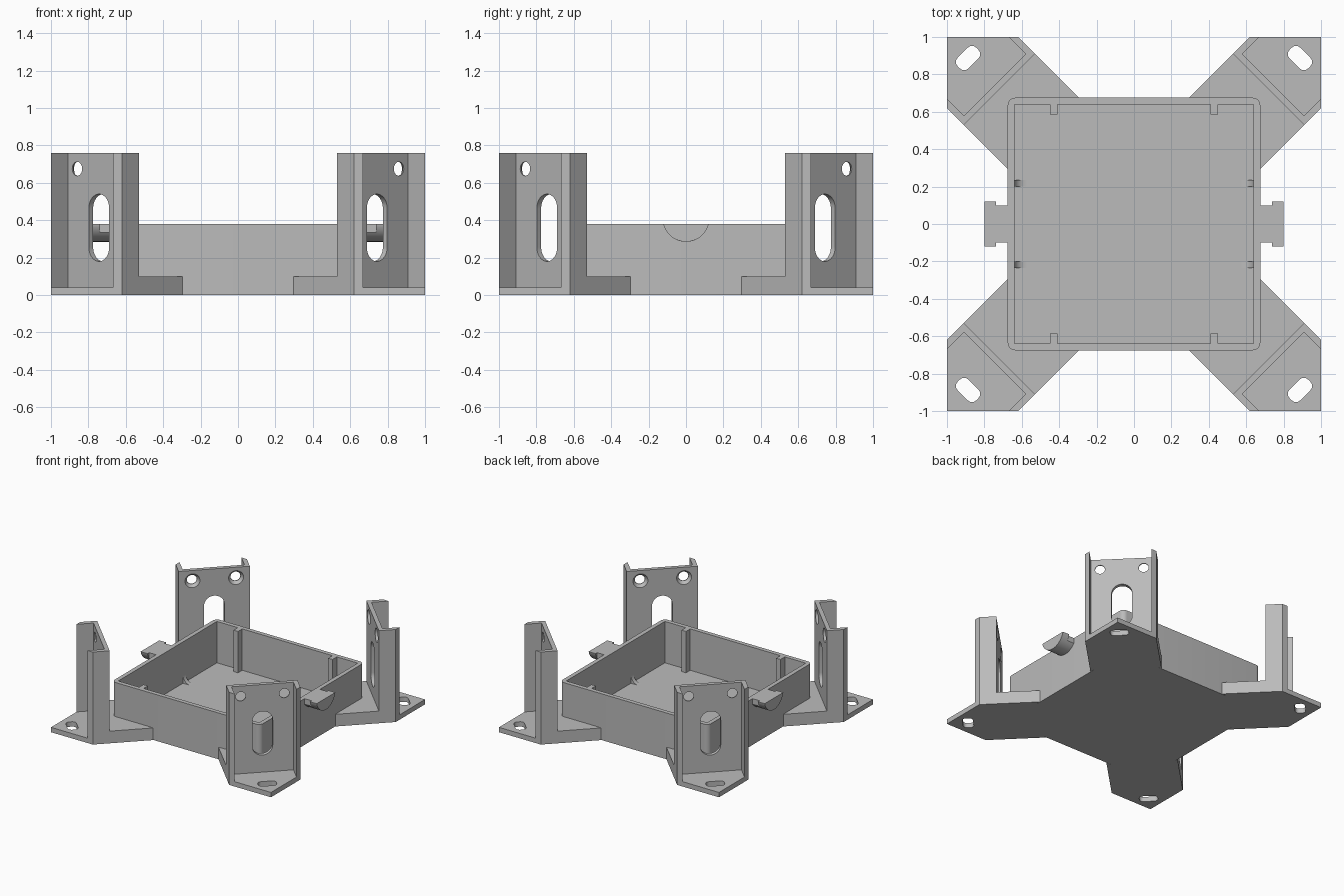
import bpy, bmesh
from math import pi, sin, cos, asin, sqrt, radians
from mathutils import Matrix

cube = bpy.data.objects.get("Cube")
if cube:
    bpy.data.objects.remove(cube, do_unlink=True)

grey = bpy.data.materials.new("plain grey")
grey.use_nodes = True
grey.diffuse_color = (0.5, 0.5, 0.5, 1)
grey.node_tree.nodes["Principled BSDF"].inputs["Base Color"].default_value = (0.5, 0.5, 0.5, 1)

# Turns a prism so its profile lies in (y, z) and it extends along x
ALONG_X = Matrix(((0, 0, 1, 0), (1, 0, 0, 0), (0, 1, 0, 0), (0, 0, 0, 1)))
# Turns a prism so its profile lies in (x, z) and it extends along -y
ALONG_Y = Matrix.Rotation(pi / 2, 4, 'X')


def prism(name, points, low, high, turn=Matrix()):
    bm = bmesh.new()
    face = bm.faces.new([bm.verts.new((x, y, low)) for x, y in points])
    lifted = bmesh.ops.extrude_face_region(bm, geom=[face])["geom"]
    verts = [v for v in lifted if isinstance(v, bmesh.types.BMVert)]
    bmesh.ops.translate(bm, verts=verts, vec=(0, 0, high - low))
    bmesh.ops.recalc_face_normals(bm, faces=bm.faces)
    bm.transform(turn)
    mesh = bpy.data.meshes.new(name)
    bm.to_mesh(mesh)
    bm.free()
    mesh.materials.append(grey)
    obj = bpy.data.objects.new(name, mesh)
    bpy.context.collection.objects.link(obj)
    return obj


def rect(x0, x1, y0, y1):
    return [(x0, y0), (x1, y0), (x1, y1), (x0, y1)]


def rounded(cx, cy, w, h, r, n=8):
    """Rounded rectangle; becomes a slot when r is half the width."""
    pts = []
    for q, (sx, sy) in enumerate([(1, 1), (-1, 1), (-1, -1), (1, -1)]):
        for i in range(n + 1):
            a = pi / 2 * (q + i / n)
            pts.append((cx + sx * (w / 2 - r) + r * cos(a), cy + sy * (h / 2 - r) + r * sin(a)))
    return pts


def cut(obj, cutter):
    cutter.hide_render = True
    mod = obj.modifiers.new("cut", 'BOOLEAN')
    mod.operation = 'DIFFERENCE'
    mod.solver = 'EXACT'
    mod.object = cutter
    with bpy.context.temp_override(object=obj, active_object=obj, selected_objects=[obj]):
        bpy.ops.object.modifier_apply(modifier=mod.name)
    bpy.data.objects.remove(cutter, do_unlink=True)


parts = []

# Open tray
FLOOR, RIM, OUT, IN = 0.04, 0.38, 0.675, 0.64
tray = prism("tray", rounded(0, 0, 2 * OUT, 2 * OUT, 0.04), 0, RIM)
cut(tray, prism("cavity", rect(-IN, IN, -IN, IN), FLOOR, 0.6))
parts.append(tray)

# Ribs on the front and back walls, curved gussets on the side walls
for sy in (-1, 1):
    for x in (-0.43, 0.43):
        y0, y1 = sorted((sy * 0.585, sy * 0.65))
        parts.append(prism("wall_rib", rect(x - 0.02, x + 0.02, y0, y1), 0.02, RIM))
    for sx in (-1, 1):
        r = 0.065
        curve = [(sx * (IN - r + r * sin(a)), FLOOR + r - r * cos(a))
                 for a in (pi / 2 * i / 8 for i in range(9))]
        profile = curve + [(sx * 0.65, FLOOR + r), (sx * 0.65, 0.03), (sx * (IN - r), 0.03)]
        parts.append(prism("gusset", profile, sy * 0.2, sy * 0.235,
                           Matrix.Scale(-1, 4, (0, 1, 0)) @ ALONG_Y))


# Rounded T-shaped side hooks
def hook_profile(w, r=0.125, mid=0.41, n=20):
    top = asin(w / r)
    arc = [(r * sin(a), mid - r * cos(a)) for a in (top * (2 * i / n - 1) for i in range(n + 1))]
    return arc + [(w, RIM), (-w, RIM)]


for sx in (-1, 1):
    parts.append(prism("hook_stem", hook_profile(0.1), sx * 0.66, sx * 0.75, ALONG_X))
    parts.append(prism("hook_head", hook_profile(0.121), sx * 0.738, sx * 0.8, ALONG_X))

# One corner leg, built pointing along +x, then turned to each corner
H, WEB_IN, WEB_OUT, TIP = 0.269, 1.018, 1.051, sqrt(2)
FL = 0.234
arm = prism("arm", [(0.689, -H), (WEB_IN + 0.01, -H), (WEB_IN + 0.01, H), (0.689, H), (0.93, 0)], 0, 0.1)
foot = prism("foot", [(1.0, -H), (TIP - H, -H), (TIP, 0), (TIP - H, H), (1.0, H)], 0, 0.04)
half = [(WEB_IN, H), (TIP - H, H), (TIP - FL, FL), (WEB_OUT, FL)]
upright = prism("upright", half + [(x, -y) for x, y in reversed(half)], 0.02, 0.76)

cut(foot, prism("foot_slot", rounded(1.255, 0, 0.08, 0.14, 0.03), -0.1, 0.2))
cut(upright, prism("web_slot", rounded(0, 0.36, 0.155, 0.36, 0.0774), 0.95, 1.15, ALONG_X))
for v in (-0.165, 0.165):
    cut(upright, prism("screw_hole", rounded(v, 0.675, 0.075, 0.075, 0.0374), 0.95, 1.15, ALONG_X))
    # Countersink on the tray side
    bm = bmesh.new()
    bmesh.ops.create_cone(bm, cap_ends=True, segments=32, radius1=0.063, radius2=0.035, depth=0.036)
    bm.transform(Matrix.Translation((WEB_IN + 0.01, v, 0.675)) @ Matrix.Rotation(pi / 2, 4, 'Y'))
    mesh = bpy.data.meshes.new("countersink")
    bm.to_mesh(mesh)
    bm.free()
    sink = bpy.data.objects.new("countersink", mesh)
    bpy.context.collection.objects.link(sink)
    cut(upright, sink)

corners = ("back_left", "back_right", "front_right", "front_left")
for piece in (arm, foot, upright):
    base = piece.name
    for k, corner in enumerate(corners):
        obj = piece if k == 0 else piece.copy()
        if k:
            bpy.context.collection.objects.link(obj)
        obj.name = corner + "_" + base
        obj.rotation_euler.z = radians(45 + 90 * k)
        parts.append(obj)

# Smooth the curved surfaces, keep the edges crisp
bpy.ops.object.select_all(action='DESELECT')
for obj in parts:
    obj.select_set(True)
bpy.context.view_layer.objects.active = tray
bpy.ops.object.shade_smooth_by_angle(angle=radians(30))
